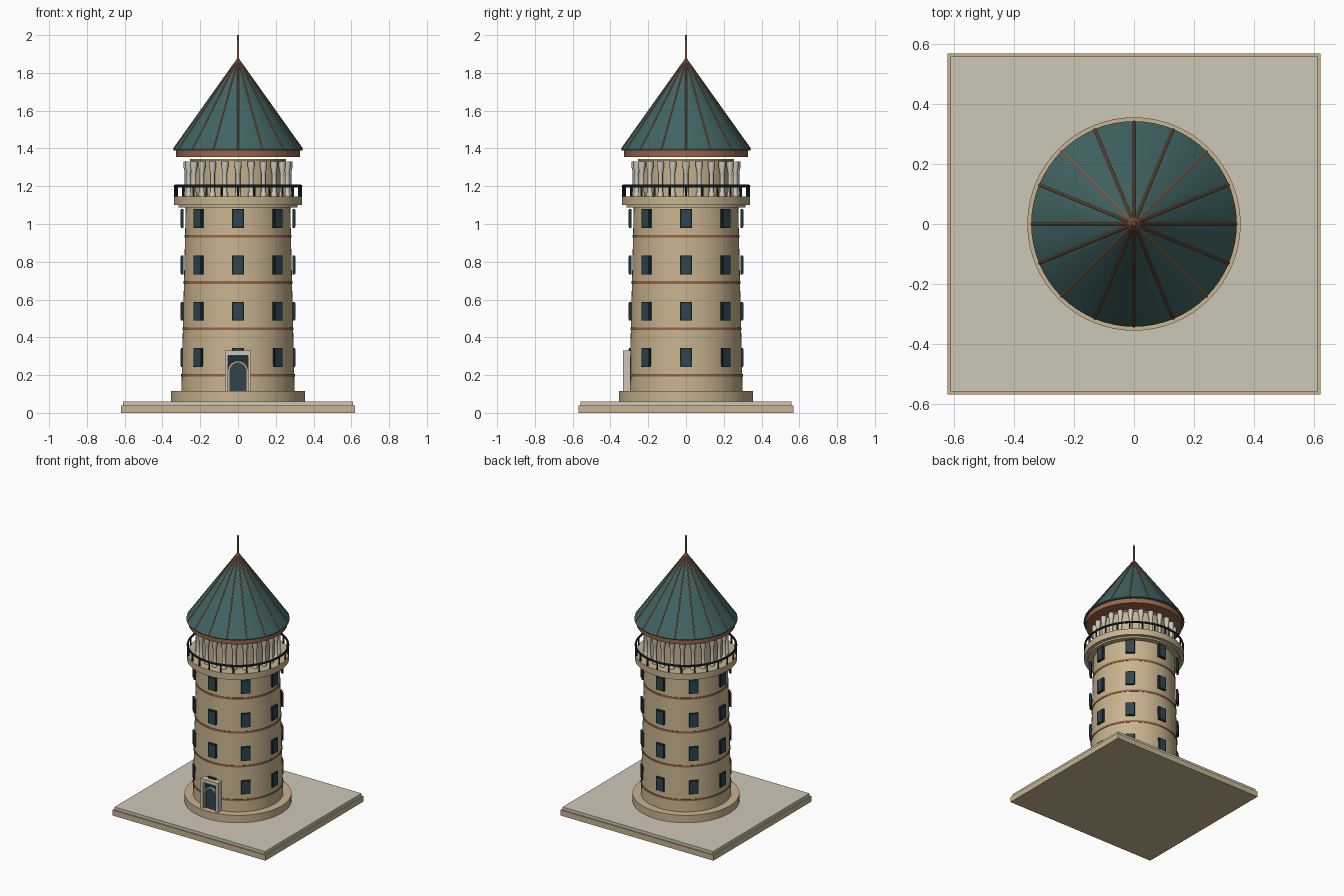
import bpy, bmesh
from math import pi, sin, cos, atan2, hypot
from mathutils import Matrix, Vector

cube = bpy.data.objects.get("Cube")
if cube:
    bpy.data.objects.remove(cube)


def material(name, *rgb):
    lin = [(c / 255 / 12.92 if c < 11 else ((c / 255 + 0.055) / 1.055) ** 2.4) for c in rgb] + [1]
    m = bpy.data.materials.new(name)
    m.use_nodes = True
    m.diffuse_color = lin
    m.node_tree.nodes["Principled BSDF"].inputs["Base Color"].default_value = lin
    return m


TAN = material("warm sandstone", 200, 180, 143)
PALE = material("pale stone", 206, 199, 184)
TEAL = material("teal roof", 64, 100, 99)
COPPER = material("copper trim", 152, 102, 74)
IRON = material("dark iron", 30, 48, 50)
GLASS = material("blue glass", 46, 70, 79)


def finish(name, bm, mat, smooth=False):
    bmesh.ops.recalc_face_normals(bm, faces=bm.faces)
    me = bpy.data.meshes.new(name)
    bm.to_mesh(me)
    bm.free()
    me.materials.append(mat)
    ob = bpy.data.objects.new(name, me)
    bpy.context.collection.objects.link(ob)
    if smooth:
        bpy.ops.object.select_all(action="DESELECT")
        ob.select_set(True)
        bpy.context.view_layer.objects.active = ob
        bpy.ops.object.shade_smooth_by_angle(angle=pi / 6)
    return ob


def add_box(bm, center, size, spin=0):
    m = (Matrix.Rotation(spin, 4, "Z") @ Matrix.Translation(center)
         @ Matrix.Diagonal((*size, 1)))
    bmesh.ops.create_cube(bm, size=1, matrix=m)


def add_lathe(bm, profile, segments=64, center=(0, 0)):
    # Revolve (radius, height) points into a closed solid
    rings = [[bm.verts.new((center[0] + r * cos(2 * pi * i / segments),
                            center[1] + r * sin(2 * pi * i / segments), z))
              for i in range(segments)] for r, z in profile]
    for a, b in zip(rings, rings[1:]):
        for i in range(segments):
            j = (i + 1) % segments
            bm.faces.new((a[i], a[j], b[j], b[i]))
    bm.faces.new(rings[0][::-1])
    bm.faces.new(rings[-1])


def lathe(name, profile, mat):
    bm = bmesh.new()
    add_lathe(bm, profile)
    return finish(name, bm, mat, True)


def box(name, center, size, mat):
    bm = bmesh.new()
    add_box(bm, center, size)
    return finish(name, bm, mat)


def wall_radius(z):
    return 0.3 - 0.024 * (z - 0.115)


# Square base and round plinth
box("base_slab", (0, 0, 0.02), (1.24, 1.136, 0.04), TAN)
box("base_paving", (0, 0, 0.05), (1.22, 1.116, 0.022), PALE)
lathe("plinth", [(0.355, 0.06), (0.355, 0.115)], TAN)

# Tapered tower wall with copper bands
lathe("tower_wall", [(0.3, 0.11), (wall_radius(1.1), 1.1)], TAN)
for n, z in enumerate((0.2, 0.445, 0.69, 0.935)):
    r = wall_radius(z) + 0.003
    lathe(f"copper_band_{n + 1}", [(r, z - 0.007), (r, z + 0.007)], COPPER)

# Four rows of eight windows: iron frame with a glass plate
frames, panes = bmesh.new(), bmesh.new()
for z in (0.293, 0.538, 0.783, 1.03):
    for k in range(8):
        add_box(frames, (0, -0.295, z), (0.062, 0.014, 0.1), k * pi / 4)
        add_box(panes, (0, -0.3015, z), (0.05, 0.005, 0.088), k * pi / 4)
finish("window_frames", frames, IRON)
finish("window_panes", panes, GLASS)

# Doorway: pillars, lintel, arched leaf and arch moulding
bm = bmesh.new()
for s in (-1, 1):
    add_box(bm, (s * 0.061, -0.313, 0.21), (0.018, 0.04, 0.19))
add_box(bm, (0, -0.313, 0.318), (0.14, 0.042, 0.026))
finish("door_surround", bm, PALE)
box("door_backing", (0, -0.298, 0.21), (0.12, 0.016, 0.19), IRON)


def arch(r, spring, steps=16):
    return [(r * cos(pi * i / steps), spring + r * sin(pi * i / steps)) for i in range(steps + 1)]


bm = bmesh.new()
outline = [(0.045, 0.115)] + arch(0.045, 0.222) + [(-0.045, 0.115)]
face = bm.faces.new([bm.verts.new((x, -0.312, z)) for x, z in outline])
ext = bmesh.ops.extrude_face_region(bm, geom=[face])["geom"]
bmesh.ops.translate(bm, vec=(0, 0.01, 0), verts=[v for v in ext if isinstance(v, bmesh.types.BMVert)])
finish("door_leaf", bm, GLASS)

bm = bmesh.new()
inner = [(0.042, 0.115)] + arch(0.042, 0.222) + [(-0.042, 0.115)]
outer = [(0.053, 0.115)] + arch(0.053, 0.222) + [(-0.053, 0.115)]
rows = [[bm.verts.new((x, y, z)) for x, z in pts]
        for pts, y in ((inner, -0.3), (inner, -0.322), (outer, -0.322), (outer, -0.3))]
for a, b in zip(rows, rows[1:] + rows[:1]):
    for i in range(len(a) - 1):
        bm.faces.new((a[i], a[i + 1], b[i + 1], b[i]))
finish("door_arch", bm, TAN)

# Balcony and upper drum
lathe("balcony", [(0.315, 1.088), (0.315, 1.1), (0.34, 1.1), (0.34, 1.145)], TAN)
lathe("upper_drum", [(0.245, 1.14), (0.245, 1.333), (0.255, 1.333), (0.255, 1.343)], TAN)

# Railing, then a ring of columns around the drum
posts, columns, rail = bmesh.new(), bmesh.new(), bmesh.new()
for k in range(24):
    a = 2 * pi * k / 24
    add_lathe(posts, [(0.006, 1.14), (0.006, 1.2)], 8, (0.334 * cos(a), 0.334 * sin(a)))
    add_lathe(columns, [(0.017, 1.145), (0.017, 1.16), (0.012, 1.17), (0.012, 1.27),
                        (0.019, 1.305), (0.019, 1.332)], 12, (0.27 * cos(a), 0.27 * sin(a)))
finish("railing_posts", posts, IRON, True)
finish("columns", columns, PALE, True)
loop = [[rail.verts.new(((0.334 + 0.007 * cos(t * pi / 4)) * cos(i * pi / 32),
                         (0.334 + 0.007 * cos(t * pi / 4)) * sin(i * pi / 32),
                         1.2 + 0.008 * sin(t * pi / 4))) for t in range(8)] for i in range(64)]
for i in range(64):
    for t in range(8):
        a, b = loop[i], loop[(i + 1) % 64]
        rail.faces.new((a[t], b[t], b[(t + 1) % 8], a[(t + 1) % 8]))
finish("railing_handrail", rail, IRON, True)

# Conical roof with copper eave, ribs and spire
lathe("roof_eave", [(0.328, 1.355), (0.328, 1.392)], COPPER)
lathe("roof_cone", [(0.342, 1.39), (0.342, 1.396), (0.003, 1.872)], TEAL)
ribs = bmesh.new()
length, tilt = hypot(0.34, 0.478), -atan2(0.34, 0.478)
for k in range(16):
    m = (Matrix.Rotation(k * pi / 8, 4, "Z") @ Matrix.Translation((0.171, 0, 1.634))
         @ Matrix.Rotation(tilt, 4, "Y"))
    bmesh.ops.create_cone(ribs, cap_ends=True, segments=8, radius1=0.005, radius2=0.005,
                          depth=length, matrix=m)
finish("roof_ribs", ribs, COPPER, True)
lathe("spire", [(0.012, 1.855), (0.006, 1.88), (0.005, 2.0)], COPPER)
